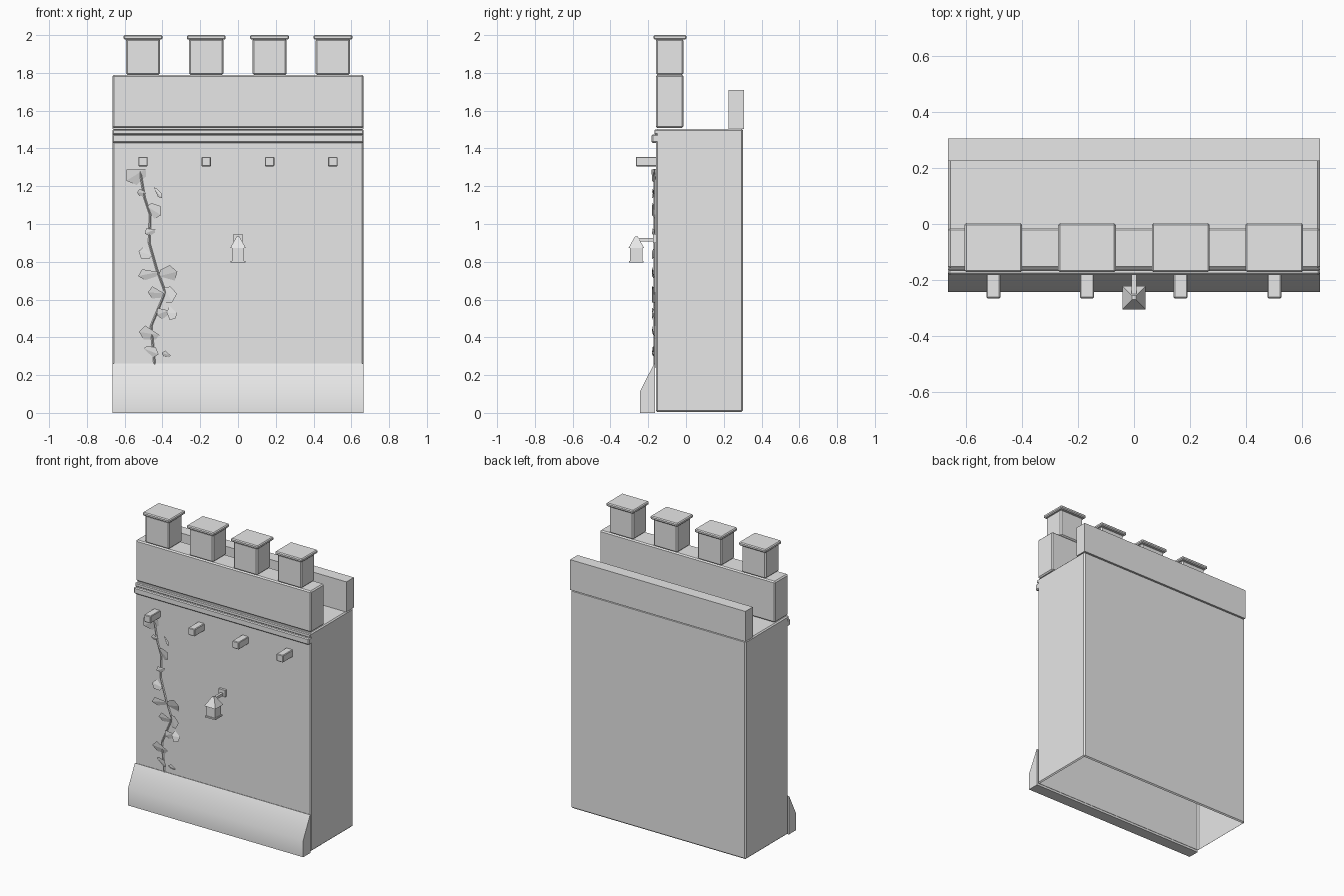
import bpy, bmesh, math
from mathutils import Vector, Matrix

if "Cube" in bpy.data.objects:
    bpy.data.objects.remove(bpy.data.objects["Cube"])

stone = bpy.data.materials.new("plain grey")
stone.diffuse_color = (0.8, 0.8, 0.8, 1)
stone.use_nodes = True
stone.node_tree.nodes["Principled BSDF"].inputs["Base Color"].default_value = stone.diffuse_color


def finish(bm, name):
    me = bpy.data.meshes.new(name)
    bm.to_mesh(me)
    bm.free()
    me.materials.append(stone)
    ob = bpy.data.objects.new(name, me)
    bpy.context.collection.objects.link(ob)
    return ob


def box(name, x, y, z, bevel=0.0, open_bottom=False):
    """Box from (min, max) ranges, with chamfered edges."""
    bm = bmesh.new()
    size = [r[1] - r[0] for r in (x, y, z)]
    mid = [(r[0] + r[1]) / 2 for r in (x, y, z)]
    bmesh.ops.create_cube(bm, size=1, matrix=Matrix.Translation(mid) @ Matrix.Diagonal((*size, 1)))
    if bevel:
        bmesh.ops.bevel(bm, geom=bm.edges[:], offset=bevel, segments=1, affect='EDGES')
    if open_bottom:
        low = [f for f in bm.faces if f.normal.z < -0.99 or f.calc_center_median().z < z[0] + 1e-5]
        bmesh.ops.delete(bm, geom=low, context='FACES')
    return finish(bm, name)


def extrude_profile(name, points, half):
    """Extrude a (y, z) profile along x."""
    bm = bmesh.new()
    f = bm.faces.new([bm.verts.new((-half, y, z)) for y, z in points])
    r = bmesh.ops.extrude_face_region(bm, geom=[f])
    bmesh.ops.translate(bm, vec=(2 * half, 0, 0), verts=[v for v in r["geom"] if isinstance(v, bmesh.types.BMVert)])
    bmesh.ops.recalc_face_normals(bm, faces=bm.faces[:])
    return finish(bm, name)


# Main wall, hollow from below
W = 0.665
box("wall_body", (-W, W), (-0.16, 0.302), (0.005, 1.503), 0.008, open_bottom=True)

# Parapets at front and back
box("front_parapet", (-W, W), (-0.16, -0.014), (1.508, 1.79), 0.008)
box("back_parapet", (-W, W), (0.225, 0.306), (1.503, 1.71))

# Moulding under the front parapet
box("moulding_band", (-W, W), (-0.182, -0.145), (1.43, 1.474), 0.006)
box("moulding_step", (-W, W), (-0.168, -0.145), (1.474, 1.5), 0.005)

# Sloping plinth
plinth = extrude_profile("sloping_plinth", [(-0.165, 0), (-0.243, 0), (-0.243, 0.115),
                                            (-0.168, 0.262), (-0.165, 0.262)], W)
bpy.context.view_layer.objects.active = plinth
plinth.select_set(True)
bpy.ops.object.shade_smooth_by_angle(angle=math.radians(32))

# Merlons with caps, and corbels below
for i in range(4):
    x = -0.503 + i * 0.335
    box(f"merlon_{i}", (x - 0.091, x + 0.091), (-0.16, -0.014), (1.79, 1.98), 0.008)
    box(f"merlon_cap_{i}", (x - 0.103, x + 0.103), (-0.172, 0.003), (1.977, 2.0), 0.006)
    box(f"corbel_{i}", (x - 0.025, x + 0.025), (-0.266, -0.155), (1.305, 1.355), 0.004)

# Wall lantern
LY = -0.263
box("lantern_plate", (-0.024, 0.024), (-0.176, -0.158), (0.9, 0.947))
box("lantern_arm", (-0.009, 0.009), (LY, -0.17), (0.907, 0.925))
box("lantern_base", (-0.039, 0.039), (LY - 0.039, LY + 0.039), (0.795, 0.805))
box("lantern_glass", (-0.033, 0.033), (LY - 0.033, LY + 0.033), (0.805, 0.872))
bm = bmesh.new()
bmesh.ops.create_cone(bm, cap_ends=True, segments=4, radius1=0.042 * math.sqrt(2), radius2=0.011, depth=0.061,
                      matrix=Matrix.Translation((0, LY, 0.9025)) @ Matrix.Rotation(math.pi / 4, 4, 'Z'))
finish(bm, "lantern_roof")

# Vine stem as a thin tube along a zigzag path
path = [(-0.52, 1.29), (-0.495, 1.14), (-0.465, 1.05), (-0.47, 0.9), (-0.43, 0.76),
        (-0.385, 0.64), (-0.46, 0.46), (-0.44, 0.24)]
bm = bmesh.new()
rings = []
for x, z in path:
    rings.append([bm.verts.new((x + 0.006 * math.cos(a), -0.166 + 0.006 * math.sin(a), z))
                  for a in (0, math.pi / 2, math.pi, 1.5 * math.pi)])
for a, b in zip(rings, rings[1:]):
    for k in range(4):
        bm.faces.new((a[k], a[(k + 1) % 4], b[(k + 1) % 4], b[k]))
bm.faces.new(rings[0])
bm.faces.new(rings[-1])
bmesh.ops.recalc_face_normals(bm, faces=bm.faces[:])
finish(bm, "vine_stem")

# Vine leaves: x, z, length, width, turn in degrees
leaves = [(-0.54, 1.26, 0.12, 0.09, 210), (-0.425, 1.165, 0.07, 0.025, -50), (-0.51, 1.165, 0.05, 0.035, 170),
          (-0.445, 1.07, 0.09, 0.07, -30), (-0.465, 0.96, 0.06, 0.04, 200), (-0.49, 0.845, 0.075, 0.06, 165),
          (-0.475, 0.735, 0.11, 0.055, 190), (-0.37, 0.735, 0.1, 0.08, 15), (-0.435, 0.635, 0.085, 0.06, 175),
          (-0.37, 0.625, 0.09, 0.08, -60), (-0.40, 0.53, 0.065, 0.06, 200), (-0.35, 0.53, 0.055, 0.07, 180),
          (-0.47, 0.42, 0.11, 0.07, 170), (-0.46, 0.325, 0.085, 0.05, -20), (-0.38, 0.31, 0.05, 0.03, 160)]
bm = bmesh.new()
for i, (x, z, ln, wd, turn) in enumerate(leaves):
    lean = math.radians(12 if i % 2 else -12)
    m = (Matrix.Translation((x, -0.176, z)) @ Matrix.Rotation(-math.radians(turn), 4, 'Y')
         @ Matrix.Rotation(lean, 4, 'X'))
    base, tip, left, right = [bm.verts.new(m @ Vector(p)) for p in (
        (-ln / 2, 0.008, 0), (ln / 2, -0.004, 0), (ln * 0.2, 0.004, wd * 0.55), (ln * 0.25, 0.004, -wd * 0.55))]
    inner = bm.verts.new(m @ Vector((-ln * 0.35, 0.006, wd * 0.4)))
    bm.faces.new((base, tip, left, inner))
    bm.faces.new((base, right, tip))
finish(bm, "vine_leaves")
